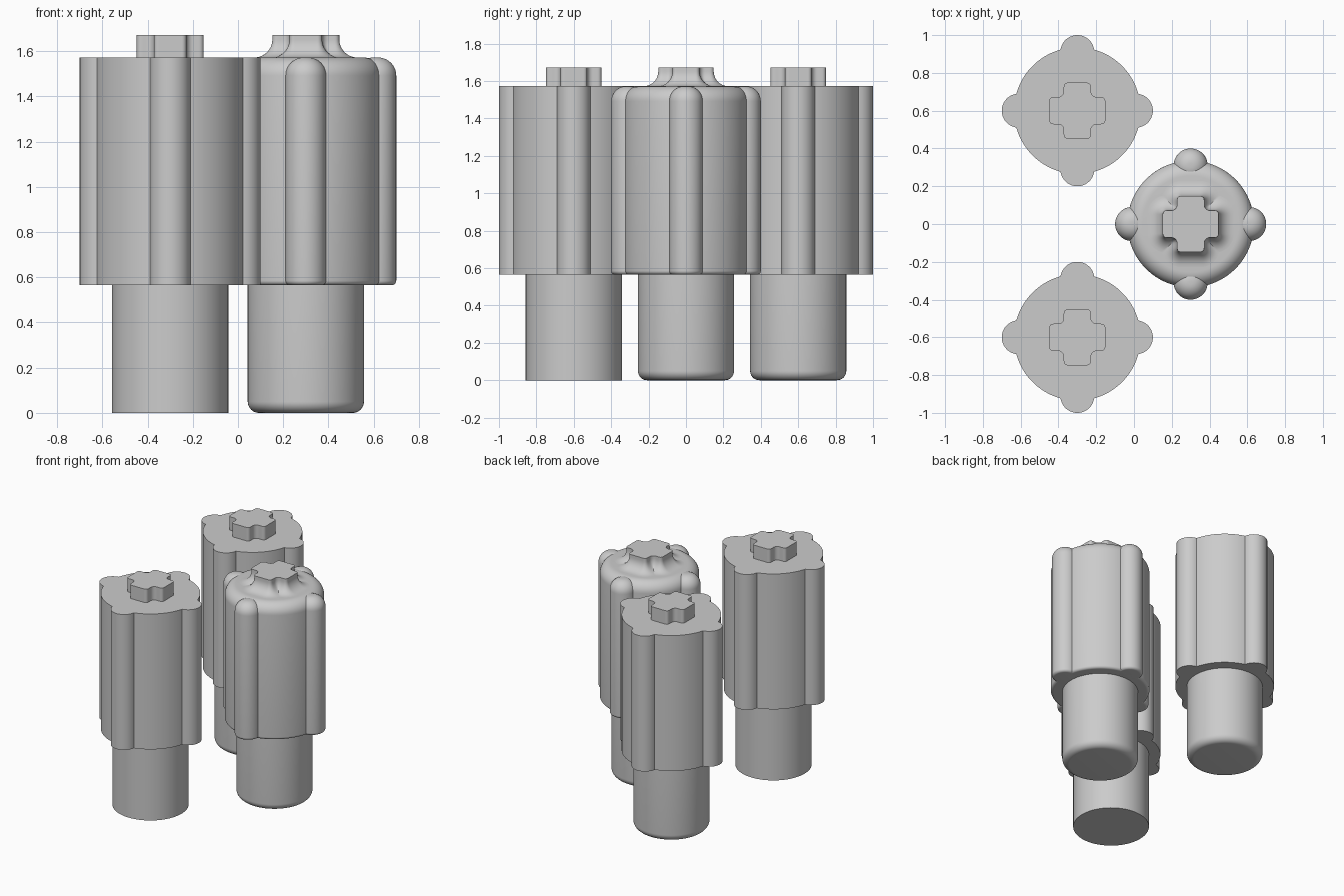
import bpy, bmesh, math

if "Cube" in bpy.data.objects:
    bpy.data.objects.remove(bpy.data.objects["Cube"])

MAT = bpy.data.materials.new("plain grey")
MAT.diffuse_color = (0.6, 0.6, 0.6, 1)
MAT.use_nodes = True
MAT.node_tree.nodes["Principled BSDF"].inputs["Base Color"].default_value = MAT.diffuse_color

STEM_R, BODY_R, LOBE_R, LOBE_D = 0.257, 0.335, 0.09, 0.31
Z_BODY, Z_TOP, Z_KNOB = 0.565, 1.572, 1.672
N = 240
ANGLES = [2 * math.pi * i / N for i in range(N)]


def loft(name, centre, rings, angles=ANGLES):
    """Stack of (radius function, z) outlines, capped at both ends."""
    bm = bmesh.new()
    loops = []
    for radius, z in rings:
        loops.append([bm.verts.new((radius(a) * math.cos(a), radius(a) * math.sin(a), z))
                      for a in angles])
    n = len(angles)
    for lo, hi in zip(loops, loops[1:]):
        for i in range(n):
            j = (i + 1) % n
            bm.faces.new((lo[i], lo[j], hi[j], hi[i]))
    bm.faces.new(loops[0][::-1])
    bm.faces.new(loops[-1])
    me = bpy.data.meshes.new(name)
    bm.to_mesh(me)
    bm.free()
    me.materials.append(MAT)
    ob = bpy.data.objects.new(name, me)
    ob.location = (centre[0], centre[1], 0)
    bpy.context.collection.objects.link(ob)
    bpy.ops.object.select_all(action='DESELECT')
    ob.select_set(True)
    bpy.context.view_layer.objects.active = ob
    bpy.ops.object.shade_smooth_by_angle(angle=math.radians(25))
    return ob


def circle(r):
    return lambda a: r


def rounded_cylinder(name, centre, r, z0, z1, low=0, high=0, segments=96):
    """Cylinder with rolled lower and upper rims."""
    steps = [i / 10 * math.pi / 2 for i in range(11)]
    rings = [(circle(r), z0)]
    if low:
        rings = [(circle(r - low * (1 - math.sin(t))), z0 + low * (1 - math.cos(t))) for t in steps]
    if high:
        rings += [(circle(r - high * (1 - math.cos(t))), z1 - high * (1 - math.sin(t))) for t in steps]
    else:
        rings.append((circle(r), z1))
    return loft(name, centre, rings, [2 * math.pi * i / segments for i in range(segments)])


def lobed(a):
    """Outline of the round body with four half-round lobes."""
    b = (a + math.pi / 4) % (math.pi / 2) - math.pi / 4
    s = LOBE_R ** 2 - (LOBE_D * math.sin(b)) ** 2
    return max(BODY_R, LOBE_D * math.cos(b) + math.sqrt(s)) if s > 0 else BODY_R


def cross_distance(x, y):
    """Distance to a plus shape with rounded corners."""
    def bar(hx, hy, r=0.02):
        qx, qy = abs(x) - hx + r, abs(y) - hy + r
        return math.hypot(max(qx, 0), max(qy, 0)) + min(max(qx, qy), 0) - r
    p, q, k = bar(0.148, 0.072), bar(0.072, 0.148), 0.03
    return max(k, min(p, q)) - math.hypot(max(k - p, 0), max(k - q, 0))


def cross(offset):
    def radius(a):
        lo, hi = 0.0, 0.5
        for _ in range(24):
            m = (lo + hi) / 2
            if cross_distance(m * math.cos(a), m * math.sin(a)) < offset:
                lo = m
            else:
                hi = m
        return lo
    return radius


# Angles that include the exact corners between lobes and body
corner = math.acos((BODY_R ** 2 + LOBE_D ** 2 - LOBE_R ** 2) / (2 * BODY_R * LOBE_D))
LOBE_ANGLES = sorted(ANGLES + [(k * math.pi / 2 + s * corner) % (2 * math.pi)
                               for k in range(4) for s in (-1, 1)])

# Two sharp-edged pieces, the rear one with a rolled stem end
for label, centre, roll in (("front", (-0.3, -0.6), 0), ("rear", (-0.3, 0.6), 0.05)):
    rounded_cylinder(label + "_stem", centre, STEM_R, 0, Z_BODY, low=roll)
    loft(label + "_lobed_body", centre, [(lobed, Z_BODY), (lobed, Z_TOP)], LOBE_ANGLES)
    loft(label + "_cross_knob", centre, [(cross(0), Z_TOP), (cross(0), Z_KNOB)])

# Softened piece: rolled rims and a flared knob
mid = (0.3, 0.0)
rounded_cylinder("soft_stem", mid, STEM_R, 0, Z_BODY + 0.005, low=0.05)
rounded_cylinder("soft_body", mid, BODY_R, Z_BODY, Z_TOP, low=0.02, high=0.08, segments=128)
for i in range(4):
    a = i * math.pi / 2
    spot = (mid[0] + LOBE_D * math.cos(a), mid[1] + LOBE_D * math.sin(a))
    rounded_cylinder("soft_lobe_%d" % (i + 1), spot, LOBE_R, Z_BODY, Z_TOP, 0.02, 0.08, 48)
FLARE = 0.08
flare = [(cross(FLARE * (1 - math.sin(t))), Z_TOP + FLARE * (1 - math.cos(t)))
         for t in [i / 10 * math.pi / 2 for i in range(11)]]
loft("soft_flared_knob", mid, flare + [(cross(0), Z_KNOB)])
